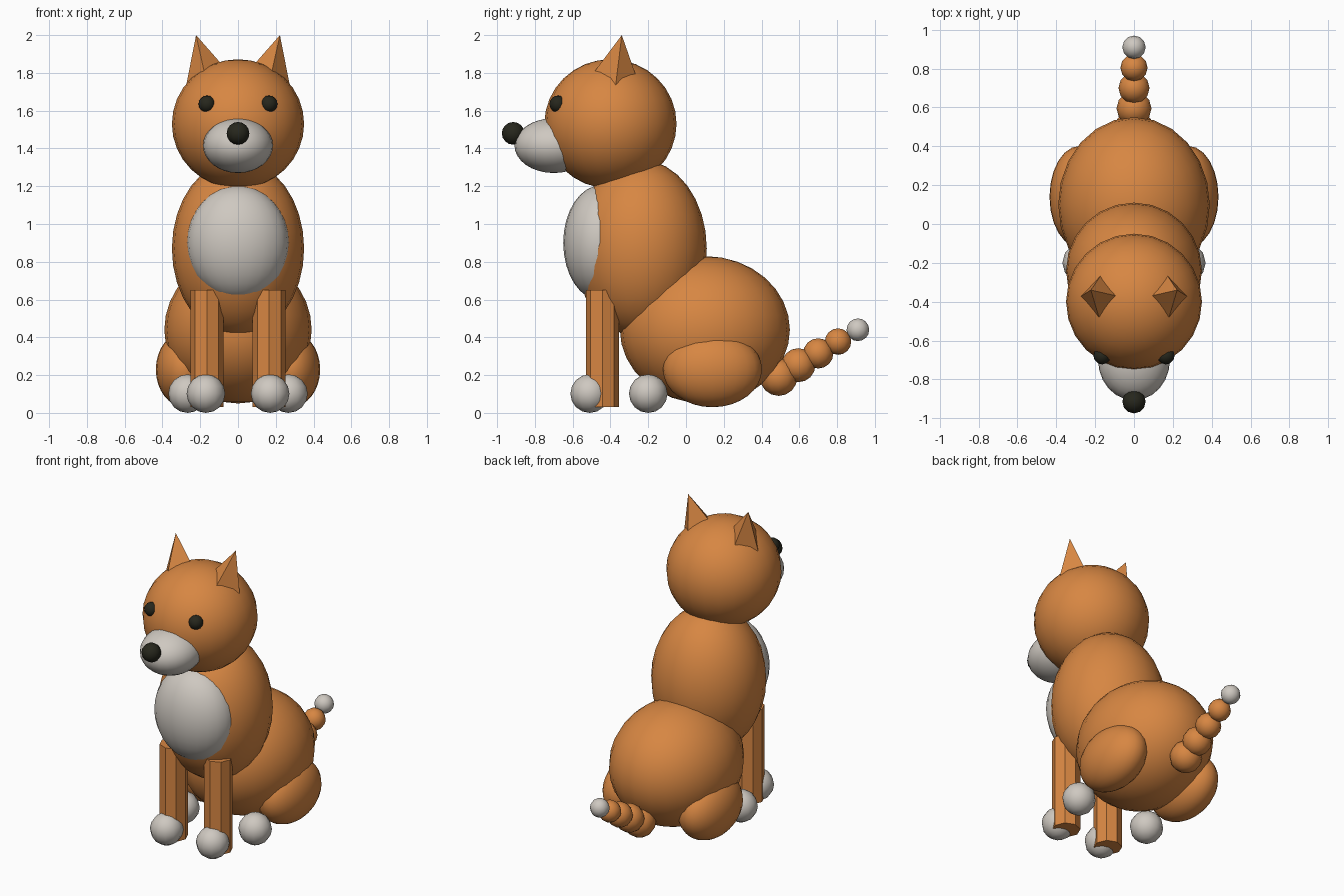
import bpy, bmesh
from mathutils import Vector

cube = bpy.data.objects.get("Cube")
if cube:
    bpy.data.objects.remove(cube, do_unlink=True)


def material(name, color):
    m = bpy.data.materials.new(name)
    m.use_nodes = True
    m.diffuse_color = (*color, 1)
    m.node_tree.nodes["Principled BSDF"].inputs["Base Color"].default_value = (*color, 1)
    return m


ORANGE = material("orange fur", (0.68, 0.24, 0.055))
WHITE = material("warm white fur", (0.62, 0.58, 0.53))
BLACK = material("dark brown black", (0.02, 0.02, 0.012))


def ball(name, center, radii, mat, segments=24, rings=16):
    bpy.ops.mesh.primitive_uv_sphere_add(segments=segments, ring_count=rings, radius=1, location=center)
    ob = bpy.context.object
    ob.name = name
    ob.scale = radii if isinstance(radii, tuple) else (radii,) * 3
    bpy.ops.object.transform_apply(location=False, rotation=False, scale=True)
    ob.data.materials.append(mat)
    bpy.ops.object.shade_smooth()
    return ob


def small_ball(name, center, radius, mat):
    return ball(name, center, radius, mat, 12, 8)


def ear(name, side):
    # four-sided spike whose base sinks into the head
    apex = Vector((side * 0.222, -0.34, 2.0))
    rim = [(0.09, -0.37, 1.85), (0.175, -0.27, 1.80), (0.27, -0.37, 1.755), (0.182, -0.475, 1.82)]
    bm = bmesh.new()
    bm.verts.new(apex)
    for x, y, z in rim:
        bm.verts.new(apex + (Vector((side * x, y, z)) - apex) * 1.2)
    bmesh.ops.convex_hull(bm, input=bm.verts)
    bmesh.ops.recalc_face_normals(bm, faces=bm.faces)
    mesh = bpy.data.meshes.new(name)
    bm.to_mesh(mesh)
    bm.free()
    mesh.materials.append(ORANGE)
    bpy.context.collection.objects.link(bpy.data.objects.new(name, mesh))


# Torso and head
ball("hips", (0, 0.1, 0.44), (0.39, 0.45, 0.39), ORANGE)
ball("body", (0, -0.24, 0.87), (0.35, 0.35, 0.47), ORANGE)
ball("chest_patch", (0, -0.45, 0.9), (0.27, 0.2, 0.305), WHITE)
ball("head", (0, -0.4, 1.53), (0.35, 0.35, 0.342), ORANGE)
ball("muzzle", (0, -0.7, 1.415), (0.185, 0.208, 0.145), WHITE)
small_ball("nose", (0, -0.915, 1.48), 0.06, BLACK)

# Paired parts
for label, s in (("left", 1), ("right", -1)):
    small_ball(label + "_eye", (s * 0.164, -0.678, 1.635), 0.045, BLACK)
    ear(label + "_ear", s)
    ball(label + "_thigh", (s * 0.28, 0.14, 0.23), (0.155, 0.262, 0.2), ORANGE)
    small_ball(label + "_back_foot", (s * 0.267, -0.2, 0.102), 0.102, WHITE)
    small_ball(label + "_front_foot", (s * 0.17, -0.51, 0.102), 0.102, WHITE)
    bpy.ops.mesh.primitive_cylinder_add(vertices=8, radius=0.087, depth=0.62,
                                        location=(s * 0.165, -0.443, 0.34))
    leg = bpy.context.object
    leg.name = label + "_front_leg"
    leg.data.materials.append(ORANGE)

# Tail: shrinking beads rising to a white tip
start, end, count = Vector((0, 0.49, 0.19)), Vector((0, 0.91, 0.44)), 5
for i in range(count):
    tip = i == count - 1
    small_ball("tail_tip" if tip else f"tail_bead_{i + 1}",
               start.lerp(end, i / (count - 1)), 0.1 - 0.01 * i, WHITE if tip else ORANGE)
